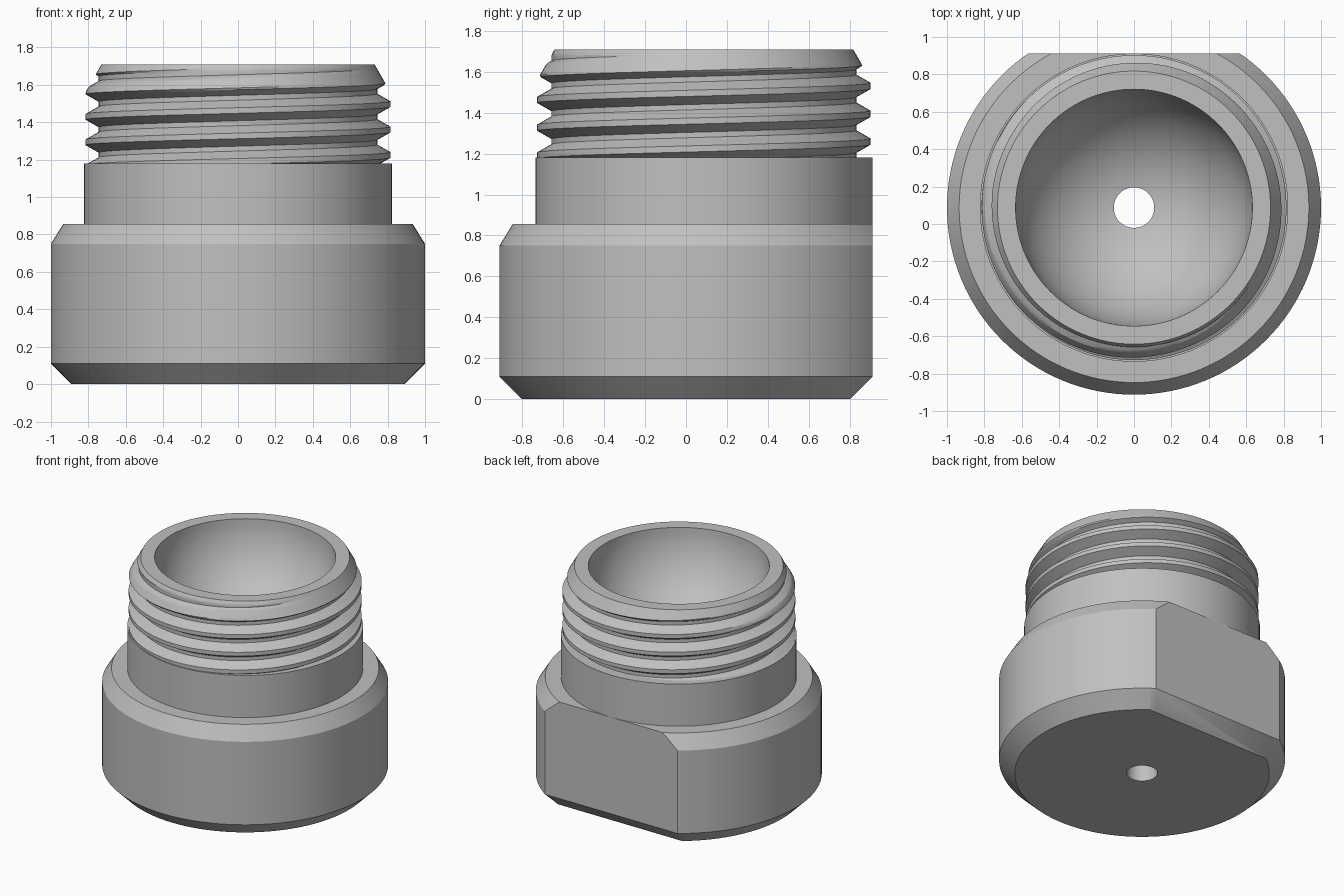
import bpy, bmesh, math

if "Cube" in bpy.data.objects:
    bpy.data.objects.remove(bpy.data.objects["Cube"])

SEG = 128
AXIS_Y = 0.0875        # the round axis sits behind centre because of the rear flat
FLAT = 0.825           # distance from the axis to the rear flat
Z0, Z1 = 1.18, 1.71    # threaded neck
PITCH, ROOT, CREST = 0.136, 0.745, 0.815

grey = bpy.data.materials.new("grey_metal")
grey.diffuse_color = (0.53, 0.53, 0.53, 1)
grey.use_nodes = True
grey.node_tree.nodes["Principled BSDF"].inputs["Base Color"].default_value = grey.diffuse_color


def finish(bm, name):
    mesh = bpy.data.meshes.new(name)
    bm.to_mesh(mesh)
    bm.free()
    mesh.materials.append(grey)
    ob = bpy.data.objects.new(name, mesh)
    ob.location.y = AXIS_Y
    bpy.context.collection.objects.link(ob)
    bpy.ops.object.select_all(action='DESELECT')
    ob.select_set(True)
    bpy.context.view_layer.objects.active = ob
    bpy.ops.object.shade_smooth_by_angle(angle=math.radians(25))


def lathe(profile):
    """Closed profile of (radius, z) turned around z."""
    bm = bmesh.new()
    rings = []
    for i in range(SEG):
        a = 2 * math.pi * i / SEG
        rings.append([bm.verts.new((r * math.cos(a), r * math.sin(a), z)) for r, z in profile])
    n = len(profile)
    for i in range(SEG):
        p, q = rings[i], rings[(i + 1) % SEG]
        for j in range(n):
            k = (j + 1) % n
            bm.faces.new((p[j], q[j], q[k], p[k]))
    return bm


def slice_off(bm, point, normal):
    """Remove everything beyond a plane and close the cut."""
    bmesh.ops.bisect_plane(bm, geom=bm.verts[:] + bm.edges[:] + bm.faces[:],
                           plane_co=point, plane_no=normal, clear_outer=True)
    bmesh.ops.edgeloop_fill(bm, edges=[e for e in bm.edges if e.is_boundary])


# Body: chamfered base, collar, neck core, round bowl and outlet bore
BOWL, BORE = 0.633, 0.108
profile = [(BORE, 0), (0.89, 0), (1, 0.11), (1, 0.75), (0.935, 0.855),
           (0.824, 0.855), (0.824, Z0), (0.73, Z0), (0.73, Z1)]
end = math.acos(BORE / BOWL)
for i in range(25):
    t = end * i / 24
    profile.append((BOWL * math.cos(t), Z1 - BOWL * math.sin(t)))
body = lathe(profile)
slice_off(body, (0, FLAT, 0.11), (0, 1, 0))      # rear flat
slice_off(body, (0, FLAT, 0.11), (0, 1, -1))     # chamfer under the flat
bmesh.ops.recalc_face_normals(body, faces=body.faces[:])
finish(body, "body")


# Thread: right-hand helix, trimmed by the lip chamfer and the collar
def thread_radius(z, turn):
    u = (z - 1.225 - PITCH * turn + PITCH / 2) % PITCH - PITCH / 2
    rise = min(1, max(0, (0.055 - abs(u)) / 0.04))
    return min(ROOT + (CREST - ROOT) * rise, 0.73 + 0.57 * (Z1 - z))


steps = [-0.068, -0.055, -0.045, -0.035, -0.025, -0.015, 0,
         0.015, 0.025, 0.035, 0.045, 0.055]
rows = [1.225 + PITCH * k + u for k in range(-2, 5) for u in steps]
bm = bmesh.new()
cols = []
for i in range(SEG + 1):
    turn = i / SEG
    a = 2 * math.pi * turn
    col = []
    for row in rows:
        z = min(Z1, max(Z0, row + PITCH * turn))
        r = thread_radius(z, turn)
        col.append(bm.verts.new((r * math.cos(a), r * math.sin(a), z)))
    cols.append(col)
for p, q in zip(cols, cols[1:]):
    for j in range(len(rows) - 1):
        bm.faces.new((p[j], q[j], q[j + 1], p[j + 1]))
bmesh.ops.remove_doubles(bm, verts=bm.verts[:], dist=0.0003)
finish(bm, "screw_thread")
